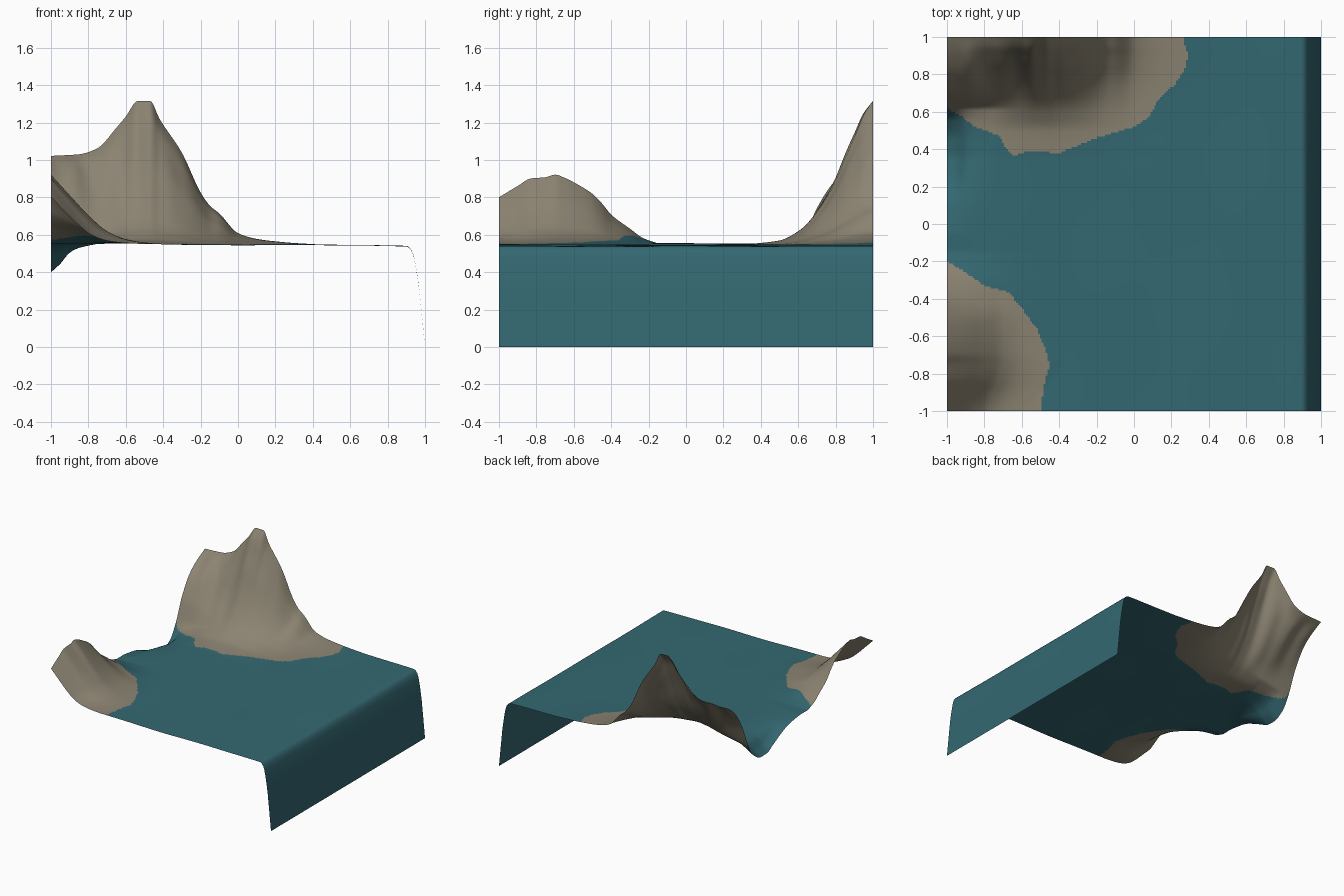
import bpy, bmesh, math

if "Cube" in bpy.data.objects:
    bpy.data.objects.remove(bpy.data.objects["Cube"])


def curve(pts):
    """Smooth function through sorted (position, value) points."""
    n = len(pts)
    sl = [(pts[i + 1][1] - pts[i][1]) / (pts[i + 1][0] - pts[i][0]) for i in range(n - 1)]
    tan = [sl[0]]
    for a, b in zip(sl, sl[1:]):
        tan.append(2 * a * b / (a + b) if a * b > 0 else 0)
    tan.append(sl[-1])

    def f(t):
        if t <= pts[0][0]:
            return pts[0][1]
        if t >= pts[-1][0]:
            return pts[-1][1]
        i = max(k for k in range(n - 1) if pts[k][0] <= t)
        h = pts[i + 1][0] - pts[i][0]
        u = (t - pts[i][0]) / h
        return ((2 * u**3 - 3 * u**2 + 1) * pts[i][1] + (u**3 - 2 * u**2 + u) * h * tan[i]
                + (3 * u**2 - 2 * u**3) * pts[i + 1][1] + (u**3 - u**2) * h * tan[i + 1])
    return f


def smooth(a, b, t):
    t = min(1, max(0, (t - a) / (b - a)))
    return t * t * (3 - 2 * t)


# Water level across x, with the steep fall at the right edge
base = curve([(-1, .555), (-.6, .553), (0, .546), (.3, .547), (.6, .545), (.9, .539),
              (.93, .512), (.965, .34), (.98, .2), (1, 0)])
# Tall hill: skyline along the back edge, and how it falls toward the front
skyline = curve([(-1, .465), (-.85, .475), (-.75, .51), (-.65, .62), (-.6, .68), (-.535, .765),
                 (-.47, .765), (-.42, .67), (-.3, .49), (-.2, .28), (-.15, .21), (-.1, .17),
                 (0, .065), (.1, .033), (.2, .018), (.3, .008), (.45, 0)])
fall = curve([(.36, 0), (.5, .022), (.6, .085), (.65, .14), (.7, .22), (.75, .32), (.8, .45),
              (.85, .61), (.9, .76), (.95, .91), (1, 1)])
# Section along the left edge: shoulder of the tall hill, then the hollow
left_edge = curve([(-.05, 0), (.1, -.025), (.2, -.065), (.3, -.115), (.38, -.153), (.45, -.155),
                   (.55, -.105), (.62, .002), (.7, .185), (.8, .335), (.9, .415), (1, .465)])
hollow = curve([(-1, 1), (-.95, .7), (-.9, .32), (-.85, .15), (-.75, 0)])
# Low hill in the front left corner
low_ridge = curve([(-1, .245), (-.9, .305), (-.83, .345), (-.75, .352), (-.7, .366), (-.65, .35),
                   (-.58, .315), (-.5, .265), (-.45, .215), (-.4, .155), (-.3, .08),
                   (-.23, .03), (-.15, 0)])
low_side = curve([(0, 1), (.1, .7), (.2, .41), (.3, .18), (.4, .07), (.5, .025), (.62, 0)])


def height(x, y):
    z = base(x) + .002 * math.sin(7 * x + 2 * y) * math.sin(5 * y - 3 * x)
    edge = left_edge(y)
    b = 1 - smooth(-1, -.6, x)
    hill = skyline(x) * fall(y)
    shoulder = max(edge, 0) * skyline(x) / .465
    grooves = 1 + .025 * math.sin(38 * x + 4 * y) * smooth(0, .15, hill) * (1 - smooth(.85, 1, y))
    z += (hill * (1 - b) + shoulder * b) * grooves + min(edge, 0) * hollow(x)
    width = .72 + .28 * smooth(-1, -.72, y)
    return z + low_ridge(y) * low_side((x + 1) / width)


# Shorelines of the two hills
shores = [
    [(-1.1, .62), (-1, .62), (-.93, .58), (-.85, .52), (-.77, .49), (-.72, .47), (-.68, .4),
     (-.65, .365), (-.56, .39), (-.4, .38), (-.3, .42), (-.2, .46), (0, .52), (.08, .57),
     (.12, .65), (.22, .75), (.27, .83), (.29, .9), (.27, .96), (.25, 1.1), (-1.1, 1.1)],
    [(-1.1, -.2), (-1, -.2), (-.9, -.26), (-.8, -.33), (-.67, -.365), (-.6, -.45), (-.52, -.56),
     (-.47, -.67), (-.45, -.76), (-.48, -.86), (-.51, -1.1), (-1.1, -1.1)]]


def inside(x, y, poly):
    hit = False
    for (x1, y1), (x2, y2) in zip(poly, poly[1:] + poly[:1]):
        if (y1 > y) != (y2 > y) and x < x1 + (y - y1) * (x2 - x1) / (y2 - y1):
            hit = not hit
    return hit


def material(name, rgb):
    m = bpy.data.materials.new(name)
    m.diffuse_color = (*rgb, 1)
    m.use_nodes = True
    m.node_tree.nodes["Principled BSDF"].inputs["Base Color"].default_value = m.diffuse_color
    return m


# Open terrain sheet
N = 180
bm = bmesh.new()
xs = [-1 + 1.9 * i / N for i in range(N + 1)] + [.9 + .01 * i for i in range(1, 11)]
ys = [-1 + 2 * j / N for j in range(N + 1)]
grid = [[bm.verts.new((x, y, max(0, height(x, y)) if x < 1 else 0)) for y in ys] for x in xs]
for i in range(len(xs) - 1):
    for j in range(N):
        f = bm.faces.new((grid[i][j], grid[i + 1][j], grid[i + 1][j + 1], grid[i][j + 1]))
        f.smooth = True
        c = f.calc_center_median()
        f.material_index = int(any(inside(c.x, c.y, s) for s in shores))
mesh = bpy.data.meshes.new("terrain")
bm.to_mesh(mesh)
bm.free()
mesh.materials.append(material("water teal", (.034, .138, .165)))
mesh.materials.append(material("hill stone", (.262, .231, .17)))
bpy.context.collection.objects.link(bpy.data.objects.new("terrain", mesh))
